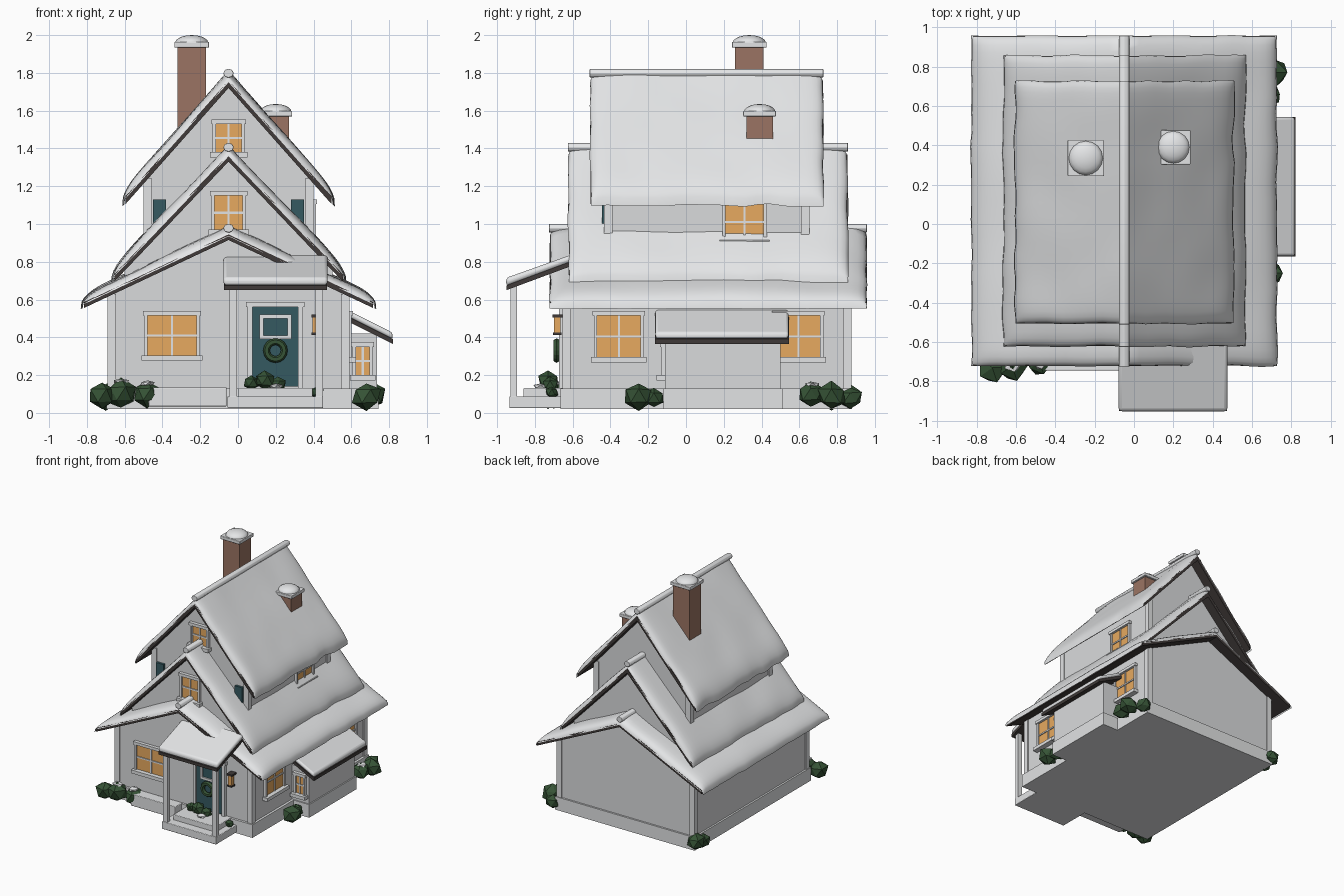
import bpy, bmesh, math, random
from mathutils import Vector, noise

if "Cube" in bpy.data.objects:
    bpy.data.objects.remove(bpy.data.objects["Cube"])

random.seed(4)

def material(name, r, g, b):
    m = bpy.data.materials.new(name)
    m.diffuse_color = (r, g, b, 1)
    m.use_nodes = True
    m.node_tree.nodes["Principled BSDF"].inputs["Base Color"].default_value = m.diffuse_color
    return m

SNOW = material("snow", 0.78, 0.79, 0.80)
WALL = material("wall_white", 0.70, 0.71, 0.72)
TRIM = material("trim_white", 0.76, 0.77, 0.78)
DARK = material("dark_roof", 0.05, 0.042, 0.04)
BRICK = material("brick", 0.33, 0.175, 0.125)
GLOW = material("window_glow", 0.90, 0.45, 0.13)
TEAL = material("teal_paint", 0.035, 0.10, 0.12)
GREEN = material("bush_green", 0.037, 0.088, 0.037)

RX = -0.05  # ridge line

def finish(name, bm, mat, bevel=0, smooth=False):
    bmesh.ops.recalc_face_normals(bm, faces=bm.faces)
    me = bpy.data.meshes.new(name)
    bm.to_mesh(me)
    bm.free()
    me.materials.append(mat)
    ob = bpy.data.objects.new(name, me)
    bpy.context.collection.objects.link(ob)
    if bevel:
        b = ob.modifiers.new("bevel", 'BEVEL')
        b.width, b.segments = bevel, 3
    if smooth:
        bpy.ops.object.select_all(action='DESELECT')
        ob.select_set(True)
        bpy.context.view_layer.objects.active = ob
        bpy.ops.object.shade_smooth_by_angle(angle=math.radians(50))
    return ob

def boxes(name, mat, items, bevel=0):
    bm = bmesh.new()
    for x0, x1, y0, y1, z0, z1 in items:
        vs = bmesh.ops.create_cube(bm, size=1)["verts"]
        for v in vs:
            v.co = Vector((x0 + (v.co.x + .5) * (x1 - x0),
                           y0 + (v.co.y + .5) * (y1 - y0),
                           z0 + (v.co.z + .5) * (z1 - z0)))
    return finish(name, bm, mat, bevel)

def prism(name, mat, pts, axis, a, b, bevel=0):
    """Extrude a 2D profile (horizontal, z) along x or y."""
    place = (lambda p, t: (t, p[0], p[1])) if axis == 'x' else (lambda p, t: (p[0], t, p[1]))
    bm = bmesh.new()
    ends = [[bm.verts.new(place(p, t)) for p in pts] for t in (a, b)]
    for e in ends:
        bm.faces.new(e)
    n = len(pts)
    for i in range(n):
        j = (i + 1) % n
        bm.faces.new((ends[0][i], ends[0][j], ends[1][j], ends[1][i]))
    return finish(name, bm, mat, bevel, smooth=bevel > 0)

def gable_roof(name, apex, slope, half, y0, y1, slab, snow):
    # dark boards
    e = apex - slope * half
    prism(name + "_boards", DARK,
          [(RX - half, e), (RX, apex), (RX + half, e), (RX + half, e + slab),
           (RX, apex + slab), (RX - half, e + slab)], 'y', y0, y1)
    # soft snow blanket
    bm = bmesh.new()
    bmesh.ops.create_grid(bm, x_segments=32, y_segments=28, size=1)
    ym, yl = (y0 + y1) / 2, (y1 - y0) / 2
    for v in bm.verts:
        u, w = (math.sin(c * math.pi / 2) for c in (v.co.x, v.co.y))
        lump = noise.noise(Vector((u * 2.5, w * 2.5, apex * 7)))
        h = math.sqrt(max(0, (1 - abs(u) ** 18) * (1 - abs(w) ** 18)))
        x = u * (half + 0.012 + 0.012 * noise.noise(Vector((apex, w * 5, u))) * abs(u) ** 6)
        y = ym + w * (yl + 0.002 + 0.008 * noise.noise(Vector((u * 5, w, apex))))
        z = apex + slab - 0.01 - slope * abs(x) + h * (snow + 0.01 + 0.012 * lump)
        if abs(u) > 0.999:
            z -= slab * 0.6
        v.co = (RX + x, y, z)
    finish(name + "_snow", bm, SNOW, smooth=True)
    # ridge roll
    top = apex + slab + snow - 0.012
    prism(name + "_ridge", SNOW,
          [(RX + 0.028 * math.cos(k * math.pi / 4), top + 0.024 * math.sin(k * math.pi / 4))
           for k in range(8)], 'y', y0 - 0.005, y1 + 0.002, 0.004)

def gable_walls(name, apex, slope, half, y0, y1, base):
    e = apex - slope * half + 0.012
    prism(name, WALL, [(RX - half, base), (RX + half, base), (RX + half, e),
                       (RX, apex + 0.012), (RX - half, e)], 'y', y0, y1)

def corner_posts(name, half, y0, y1, z0, z1):
    s, o = 0.045, 0.01
    boxes(name, TRIM, [(cx - s / 2, cx + s / 2, cy - s / 2, cy + s / 2, z0, z1)
                       for cx in (RX - half - o + s / 2, RX + half + o - s / 2)
                       for cy in (y0 - o + s / 2, y1 + o - s / 2)])

def window(name, facing, plane, c, z, w, h):
    """Glowing pane, frame, cross bars, lintel and sill."""
    def loc(a0, a1, d, z0, z1):
        if facing == 'front':
            return (c + a0, c + a1, plane - d, plane + 0.01, z + z0, z + z1)
        return (plane - 0.01, plane + d, c + a0, c + a1, z + z0, z + z1)
    a, b, f = w / 2, h / 2, 0.018
    boxes(name + "_pane", GLOW, [loc(-a, a, 0.008, -b, b)])
    boxes(name + "_frame", TRIM, [
        loc(-a - f, -a, 0.022, -b, b), loc(a, a + f, 0.022, -b, b),
        loc(-a - f - .006, a + f + .006, 0.028, b, b + 0.024),
        loc(-a - f - .014, a + f + .014, 0.045, -b - 0.028, -b),
        loc(-0.006, 0.006, 0.015, -b, b), loc(-a, a, 0.015, -0.006, 0.006)])

# three stacked storeys
gable_walls("lower_walls", 0.915, 0.47, 0.63, -0.645, 0.865, 0.10)
gable_walls("middle_walls", 1.33, 1.05, 0.55, -0.55, 0.775, 0.62)
gable_walls("upper_walls", 1.72, 1.127, 0.44, -0.425, 0.645, 0.82)
gable_roof("lower_roof", 0.915, 0.47, 0.765, -0.72, 0.955, 0.03, 0.045)
gable_roof("middle_roof", 1.33, 1.05, 0.605, -0.62, 0.855, 0.038, 0.05)
gable_roof("upper_roof", 1.72, 1.127, 0.545, -0.505, 0.725, 0.04, 0.05)
corner_posts("lower_corner_posts", 0.63, -0.645, 0.865, 0.12, 0.63)
corner_posts("upper_corner_posts", 0.44, -0.425, 0.645, 0.85, 1.24)
boxes("foundation", TRIM, [(-0.695, 0.60, -0.665, 0.88, 0.02, 0.13)])

# side bay with lean-to roof
boxes("bay_walls", WALL, [(0.55, 0.735, -0.11, 0.50, 0.03, 0.42)])
boxes("bay_base", TRIM, [(0.55, 0.745, -0.12, 0.51, 0.02, 0.13)])
prism("bay_roof_boards", DARK, [(0.57, 0.49), (0.82, 0.365), (0.82, 0.392), (0.57, 0.517)],
      'y', -0.165, 0.545)
prism("bay_roof_snow", SNOW, [(0.57, 0.515), (0.818, 0.39), (0.818, 0.425), (0.57, 0.55)],
      'y', -0.163, 0.543, 0.014)

# porch
prism("porch_roof_boards", DARK, [(-0.95, 0.65), (-0.60, 0.78), (-0.60, 0.805), (-0.95, 0.675)],
      'x', -0.075, 0.472)
prism("porch_roof_snow", SNOW, [(-0.952, 0.672), (-0.60, 0.80), (-0.60, 0.84), (-0.952, 0.715)],
      'x', -0.078, 0.475, 0.017)
boxes("porch_posts", TRIM, [(x - .019, x + .019, -0.93, -0.895, 0.08, 0.68) for x in (-0.025, 0.43)])
boxes("porch_base", TRIM, [(-0.055, 0.45, -0.935, -0.65, 0.025, 0.088)], 0.005)
boxes("porch_step", TRIM, [(0.0, 0.395, -0.86, -0.65, 0.08, 0.132)], 0.005)
boxes("front_ledge", TRIM, [(-0.475, -0.06, -0.745, -0.65, 0.035, 0.135)], 0.005)

# door with window and wreath
boxes("door_panel", TEAL, [(0.075, 0.32, -0.66, -0.63, 0.14, 0.56)])
boxes("door_frame", TRIM, [(0.05, 0.077, -0.672, -0.63, 0.13, 0.56), (0.318, 0.345, -0.672, -0.63, 0.13, 0.56),
                           (0.042, 0.352, -0.678, -0.63, 0.56, 0.588)])
boxes("door_window_frame", TRIM, [(0.115, 0.135, -0.672, -0.65, 0.39, 0.52), (0.262, 0.282, -0.672, -0.65, 0.39, 0.52),
                                  (0.115, 0.282, -0.672, -0.65, 0.50, 0.52), (0.115, 0.282, -0.672, -0.65, 0.39, 0.41)])
bpy.ops.mesh.primitive_torus_add(location=(0.198, -0.685, 0.33), rotation=(math.pi / 2, 0, 0),
                                 major_radius=0.047, minor_radius=0.018,
                                 major_segments=16, minor_segments=6)
wreath = bpy.context.object
wreath.name = "wreath"
wreath.data.materials.append(GREEN)

# wall lamp
boxes("lamp_glass", GLOW, [(0.395, 0.43, -0.70, -0.665, 0.425, 0.505)])
boxes("lamp_metal", DARK, [(0.388, 0.437, -0.707, -0.645, 0.505, 0.52), (0.39, 0.435, -0.705, -0.66, 0.412, 0.425)])

# windows and shutters
window("front_window", 'front', -0.645, -0.35, 0.41, 0.26, 0.21)
window("middle_window", 'front', -0.55, RX, 1.06, 0.15, 0.18)
window("attic_window", 'front', -0.425, RX, 1.455, 0.135, 0.15)
window("side_window_front", 'right', 0.58, -0.355, 0.405, 0.23, 0.22)
window("side_window_back", 'right', 0.58, 0.595, 0.405, 0.23, 0.22)
window("upper_side_window", 'right', 0.39, 0.31, 1.01, 0.20, 0.19)
window("bay_window", 'front', -0.11, 0.66, 0.275, 0.07, 0.15)
boxes("shutters", TEAL, [(RX + s * .365 - .035, RX + s * .365 + .035, -0.445, -0.42, 0.93, 1.13) for s in (-1, 1)])

# chimneys with snow caps
for name, x, y, z0, top, w in (("tall_chimney", -0.245, 0.335, 1.2, 1.935, 0.152),
                               ("short_chimney", 0.20, 0.39, 1.3, 1.57, 0.142)):
    r = w / 2
    boxes(name + "_bricks", BRICK, [(x - r, x + r, y - r, y + r, z0, top)])
    q = r + 0.016
    boxes(name + "_cap", TRIM, [(x - q, x + q, y - q, y + q, top, top + 0.028)], 0.004)
    bm = bmesh.new()
    bmesh.ops.create_uvsphere(bm, u_segments=16, v_segments=10, radius=1)
    for v in bm.verts:
        v.co = Vector((x + v.co.x * q * .95, y + v.co.y * q * .95, top + 0.025 + v.co.z * 0.04))
    finish(name + "_snow", bm, SNOW, smooth=True)

# faceted bushes, some dusted with snow
def blob(bm, x, y, z, r, flat):
    for v in bmesh.ops.create_icosphere(bm, subdivisions=1, radius=r)["verts"]:
        k = random.uniform(0.85, 1.12)
        v.co = Vector((x + v.co.x * k, y + v.co.y * k, max(0.01, z + v.co.z * k * flat)))

bushes = {
    "front_left_bush": [(-0.72, -0.73, .09, .08), (-0.62, -0.72, .10, .085), (-0.48, -0.70, .10, .075)],
    "right_bush": [(0.68, -0.25, .09, .08), (0.66, -0.17, .08, .06)],
    "back_right_bush": [(0.68, 0.66, .10, .075), (0.70, 0.77, .09, .08), (0.63, 0.87, .08, .065)],
    "back_left_bush": [(-0.69, 0.86, .09, .08), (-0.70, 0.77, .07, .06)],
    "porch_bush": [(0.07, -0.72, .16, .045), (0.14, -0.73, .17, .055), (0.21, -0.72, .15, .045), (0.42, -0.71, .11, .035)],
}
for name, parts in bushes.items():
    bm = bmesh.new()
    for x, y, z, r in parts:
        blob(bm, x, y, z, r, 0.95)
    finish(name, bm, GREEN)
bm = bmesh.new()
for x, y, z, r in [(-0.62, -0.71, .165, .045), (-0.48, -0.70, .155, .04), (0.20, -0.77, .14, .04), (0.68, 0.67, .15, .04)]:
    blob(bm, x, y, z, r, 0.4)
finish("bush_snow", bm, SNOW)
